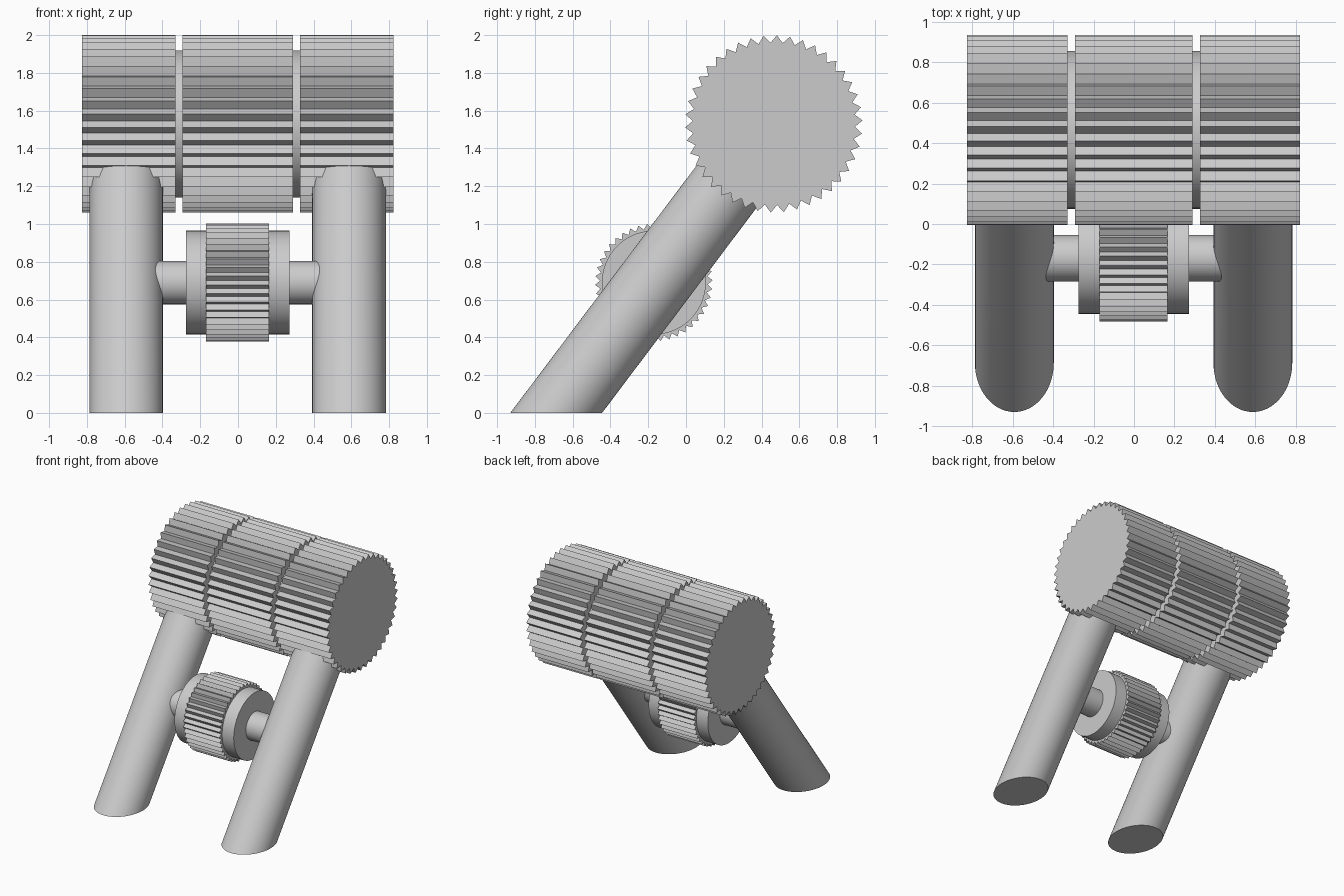
import bpy
import math
from mathutils import Matrix

cube = bpy.data.objects.get("Cube")
if cube:
    bpy.data.objects.remove(cube, do_unlink=True)

GREY = (0.6, 0.6, 0.6, 1.0)
grey = bpy.data.materials.new("plain grey")
grey.use_nodes = True
grey.diffuse_color = GREY
grey.node_tree.nodes["Principled BSDF"].inputs["Base Color"].default_value = GREY


def prism(name, outline, sweep, smooth=False):
    """Sweep a closed 3D outline along a vector and cap both ends."""
    n = len(outline)
    verts = outline + [tuple(p + s for p, s in zip(v, sweep)) for v in outline]
    faces = [(i, (i + 1) % n, n + (i + 1) % n, n + i) for i in range(n)]
    faces += [tuple(reversed(range(n))), tuple(range(n, 2 * n))]
    mesh = bpy.data.meshes.new(name)
    mesh.from_pydata(verts, [], faces)
    mesh.materials.append(grey)
    obj = bpy.data.objects.new(name, mesh)
    bpy.context.collection.objects.link(obj)
    if smooth:
        bpy.ops.object.select_all(action="DESELECT")
        obj.select_set(True)
        bpy.context.view_layer.objects.active = obj
        bpy.ops.object.shade_smooth_by_angle(angle=math.radians(30))
    return obj


def cross_bar(name, centre, x0, x1, radius, teeth=0, root=0):
    """Bar along x: a sawtoothed wheel if teeth are given, else a smooth disc."""
    steps = teeth * 2 if teeth else 64
    y, z = centre
    outline = []
    for i in range(steps):
        r = root if teeth and i % 2 else radius
        a = math.tau * i / steps + TOOTH_PHASE
        outline.append((x0, y + r * math.cos(a), z + r * math.sin(a)))
    return prism(name, outline, (x1 - x0, 0, 0), smooth=not teeth)


DRUM = (0.465, 1.53)
WHEEL = (-0.17, 0.69)
TEETH = 42
TOOTH_PHASE = 0.04

# Large ridged drum in three sections around a smooth core
for name, x0, x1 in (("drum_right", -0.825, -0.33),
                     ("drum_middle", -0.293, 0.29),
                     ("drum_left", 0.327, 0.822)):
    cross_bar(name, DRUM, x0, x1, 0.47, TEETH, 0.43)
cross_bar("drum_core", DRUM, -0.4, 0.4, 0.39)

# Small ridged wheel with its hub and axle
cross_bar("wheel", WHEEL, -0.17, 0.165, 0.312, TEETH, 0.285)
cross_bar("wheel_hub", WHEEL, -0.275, 0.272, 0.275)
cross_bar("axle", WHEEL, -0.59, 0.59, 0.115)

# Slanted round legs, cut level at the floor and running into the drum
FOOT_Y = -0.687
for name, x in (("leg_right", -0.592), ("leg_left", 0.588)):
    angles = [math.tau * i / 64 for i in range(64)]
    foot = [(x + 0.195 * math.cos(a), FOOT_Y + 0.243 * math.sin(a), 0)
            for a in angles]
    prism(name, foot, (0, DRUM[0] - FOOT_Y, DRUM[1]), smooth=True)
